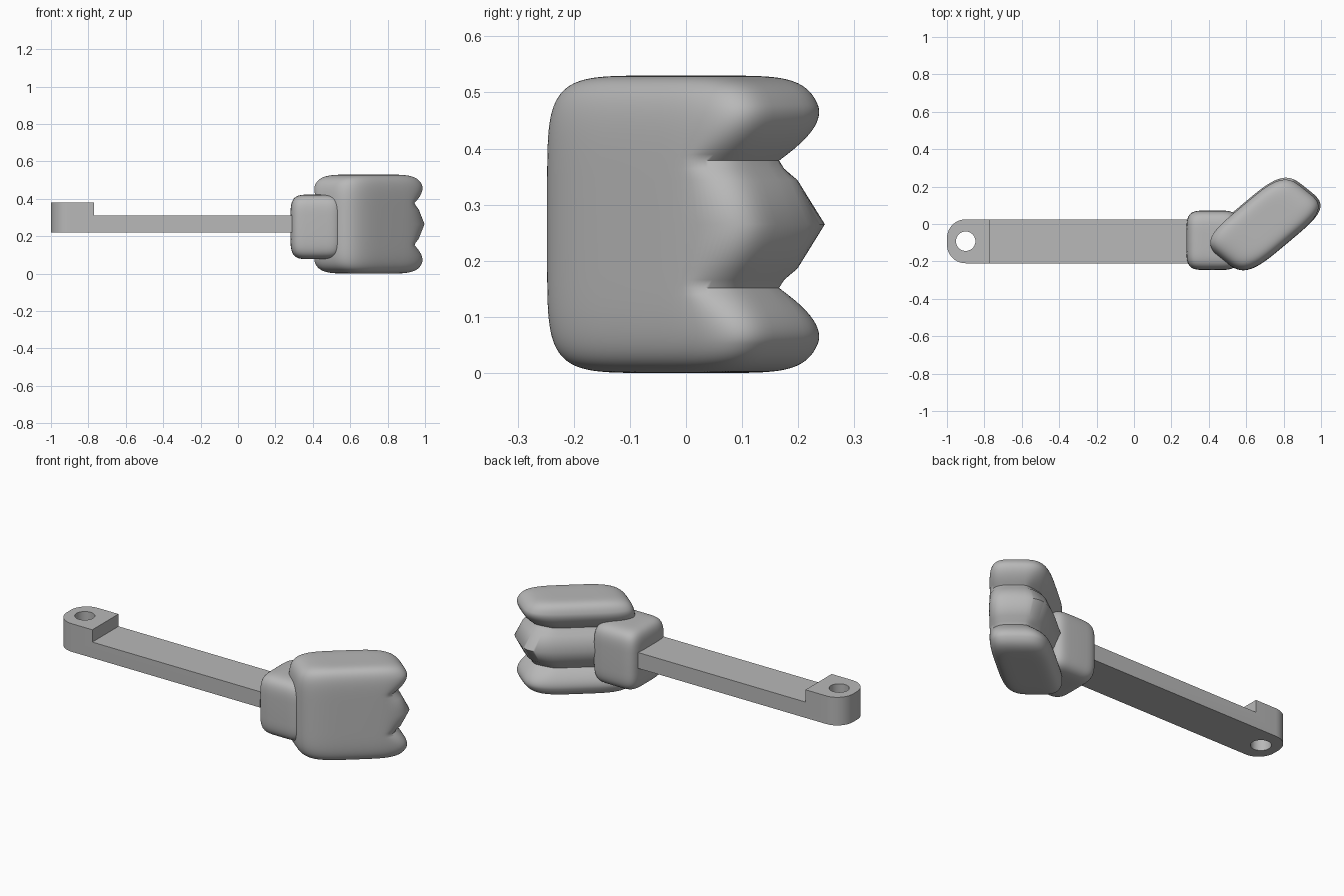
import bpy, bmesh, math
from math import cos, sin, pi, radians
from mathutils import Matrix

old = bpy.data.objects.get("Cube")
if old:
    bpy.data.objects.remove(old, do_unlink=True)

GREY = (0.48, 0.48, 0.48, 1)
mat = bpy.data.materials.new("plain grey")
mat.use_nodes = True
mat.diffuse_color = GREY
mat.node_tree.nodes["Principled BSDF"].inputs["Base Color"].default_value = GREY


def add_object(name, bm, matrix=Matrix()):
    bmesh.ops.recalc_face_normals(bm, faces=bm.faces[:])
    mesh = bpy.data.meshes.new(name)
    bm.to_mesh(mesh)
    bm.free()
    mesh.transform(matrix)
    mesh.materials.append(mat)
    ob = bpy.data.objects.new(name, mesh)
    bpy.context.collection.objects.link(ob)
    return ob


def shade(ob, degrees):
    bpy.ops.object.select_all(action="DESELECT")
    ob.select_set(True)
    bpy.context.view_layer.objects.active = ob
    bpy.ops.object.shade_smooth_by_angle(angle=radians(degrees))


def power(value, p):
    return math.copysign(abs(value) ** p, value)


def smoothstep(value, low, high):
    t = min(max((value - low) / (high - low), 0), 1)
    return t * t * (3 - 2 * t)


def soft_block(name, shape, matrix, plan=4, rise=6, rings=72, sides=80):
    """Rounded block lofted from stacked rings; shape maps unit coordinates."""
    bm = bmesh.new()
    loops = []
    for i in range(1, rings):
        a = -pi / 2 + pi * i / rings
        w, s = power(sin(a), 2 / rise), power(cos(a), 2 / rise)
        loops.append([bm.verts.new(shape(
            s * power(cos(2 * pi * j / sides), 2 / plan),
            s * power(sin(2 * pi * j / sides), 2 / plan), w)) for j in range(sides)])
    for low, high in zip(loops, loops[1:]):
        for j in range(sides):
            k = (j + 1) % sides
            bm.faces.new((low[j], low[k], high[k], high[j]))
    for loop, w in ((loops[0], -1), (loops[-1], 1)):
        tip = bm.verts.new(shape(0, 0, w))
        for j in range(sides):
            bm.faces.new((loop[j], loop[(j + 1) % sides], tip))
    ob = add_object(name, bm, matrix)
    shade(ob, 60)
    return ob


# Hand: slanted block with two grooves that part the three fingers
def hand_shape(u, v, w):
    h = abs(w)
    d = h / 0.415 if h < 0.415 else max(0, (0.8 - h) / 0.385)
    groove = d ** 1.8
    x = 0.295 * u - 0.2 * 0.157 * v - 0.075 * groove * smoothstep(u, 0.35, 0.95)
    y = 0.157 * v - 0.06 * groove * smoothstep(v, 0, 0.9)
    return x, y, 0.265 * w


soft_block("hand", hand_shape,
           Matrix.Translation((0.698, 0, 0.265)) @ Matrix.Rotation(radians(40), 4, "Z"),
           rings=120)

# Wrist
soft_block("wrist", lambda u, v, w: (0.14 * u, 0.159 * v, 0.173 * w),
           Matrix.Translation((0.42, -0.087, 0.25)), plan=5, rise=5, rings=40, sides=64)

# Arm: stepped side profile, extruded across and rounded at the free end
bm = bmesh.new()
profile = [(-1, 0.22), (0.315, 0.22), (0.315, 0.31), (-0.77, 0.31), (-0.77, 0.38), (-1, 0.38)]
side = bm.faces.new([bm.verts.new((x, -0.21, z)) for x, z in profile])
moved = bmesh.ops.extrude_face_region(bm, geom=[side])["geom"]
bmesh.ops.translate(bm, vec=(0, 0.235, 0),
                    verts=[g for g in moved if isinstance(g, bmesh.types.BMVert)])
bm.normal_update()
end_edges = [e for e in bm.edges if all(v.co.x < -0.99 for v in e.verts)
             and abs(e.verts[0].co.z - e.verts[1].co.z) > 0.1]
bmesh.ops.bevel(bm, geom=end_edges, offset=0.1, segments=10, profile=0.5, affect="EDGES")
arm = add_object("arm", bm)

# Pivot hole through the free end
bm = bmesh.new()
bmesh.ops.create_cone(bm, cap_ends=True, segments=40, radius1=0.052, radius2=0.052, depth=0.6,
                      matrix=Matrix.Translation((-0.9, -0.092, 0.3)))
cutter = add_object("hole_cutter", bm)
cutter.hide_render = True
cut = arm.modifiers.new("pivot hole", "BOOLEAN")
cut.operation = "DIFFERENCE"
cut.solver = "EXACT"
cut.object = cutter
bpy.context.view_layer.objects.active = arm
bpy.ops.object.modifier_apply(modifier=cut.name)
bpy.data.objects.remove(cutter, do_unlink=True)
shade(arm, 30)
